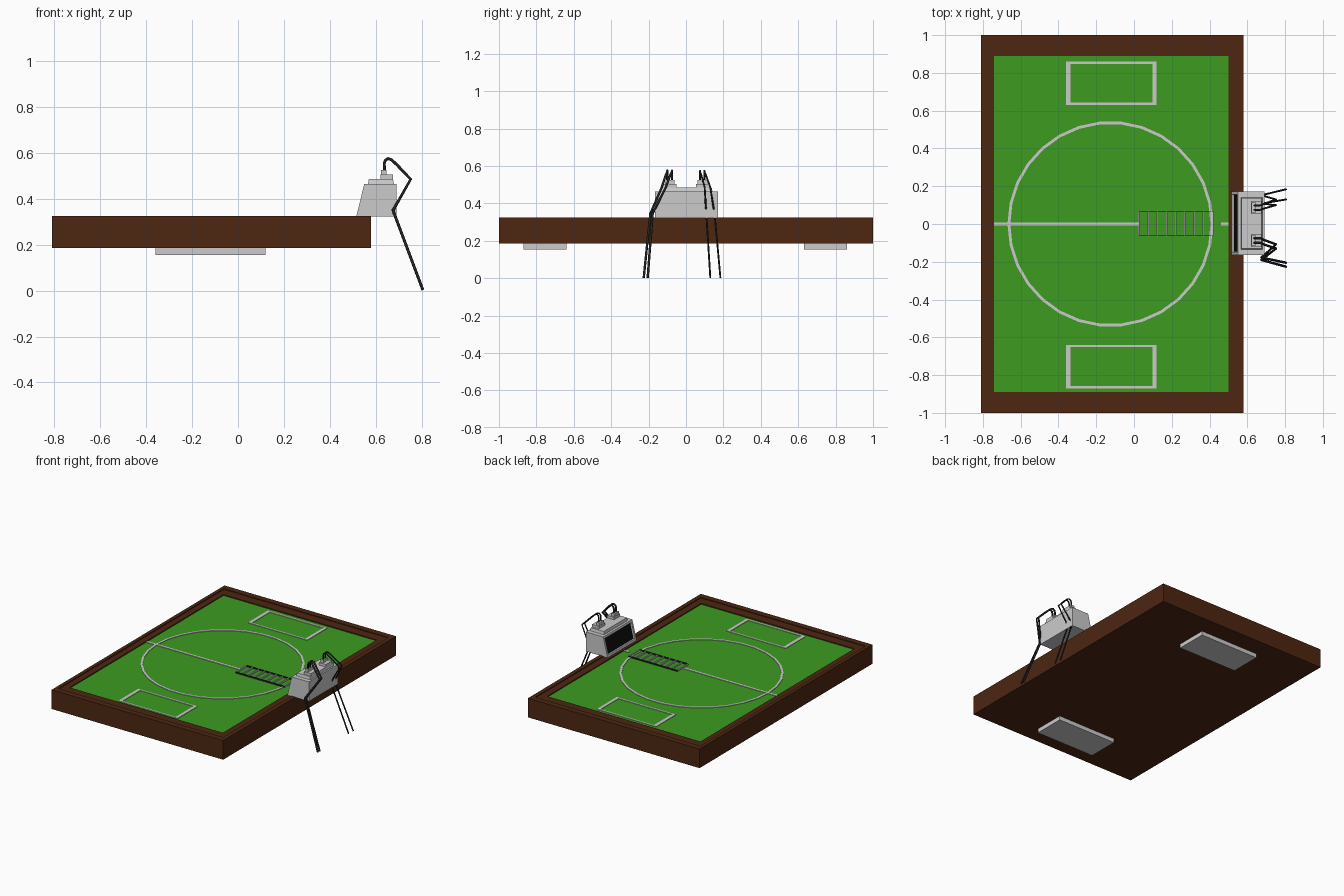
import bpy, bmesh
from math import cos, sin, pi

if "Cube" in bpy.data.objects:
    bpy.data.objects.remove(bpy.data.objects["Cube"])


def material(name, rgb):
    m = bpy.data.materials.new(name)
    m.diffuse_color = (*rgb, 1)
    m.use_nodes = True
    m.node_tree.nodes["Principled BSDF"].inputs["Base Color"].default_value = m.diffuse_color
    return m


BROWN = material("dark_wood", (0.075, 0.02, 0.006))
GREEN = material("turf", (0.045, 0.33, 0.015))
BLACK = material("black", (0.004, 0.004, 0.005))
DARK = material("dark_tube", (0.015, 0.016, 0.018))


def mesh(name, verts, faces, mat=None):
    me = bpy.data.meshes.new(name)
    bm = bmesh.new()
    vs = [bm.verts.new(v) for v in verts]
    for f in faces:
        bm.faces.new([vs[i] for i in f])
    bmesh.ops.recalc_face_normals(bm, faces=bm.faces)
    bm.to_mesh(me)
    bm.free()
    ob = bpy.data.objects.new(name, me)
    bpy.context.collection.objects.link(ob)
    if mat:
        me.materials.append(mat)
    return ob


def loft(name, loops, mat=None, cap=True, closed=False):
    n = len(loops[0])
    faces = []
    count = len(loops)
    for k in range(count if closed else count - 1):
        a, b = k * n, ((k + 1) % count) * n
        faces += [(a + i, a + (i + 1) % n, b + (i + 1) % n, b + i) for i in range(n)]
    if cap and not closed:
        faces += [tuple(range(n)), tuple(range((count - 1) * n, count * n))]
    return mesh(name, [v for l in loops for v in l], faces, mat)


def rect(x0, x1, y0, y1, z):
    return [(x0, y0, z), (x1, y0, z), (x1, y1, z), (x0, y1, z)]


def box(name, x0, x1, y0, y1, z0, z1, mat=None):
    return loft(name, [rect(x0, x1, y0, y1, z0), rect(x0, x1, y0, y1, z1)], mat)


F = 0.312   # field height
L = 0.316   # line height

# Wooden table with a stepped rim
outer, step, inner = (-0.81, 0.58, -1, 1), (-0.785, 0.55, -0.957, 0.957), (-0.74, 0.50, -0.89, 0.89)
loft("table_frame", [rect(*outer, 0.185), rect(*outer, 0.325), rect(*step, 0.325),
                     rect(*step, 0.319), rect(*inner, 0.319), rect(*inner, 0.305)], BROWN)
box("green_field", *inner, 0.30, F, GREEN)

# Goal areas: raised outline above, tray below
for side, y0, y1 in (("front", -0.87, -0.64), ("back", 0.63, 0.86)):
    o, i = (-0.36, 0.12, y0, y1), (-0.335, 0.097, y0 + 0.012, y1 - 0.012)
    loft(side + "_goal_outline", [rect(*o, F - 0.003), rect(*o, L), rect(*i, L),
                                  rect(*i, F - 0.003)], closed=True)
    box(side + "_goal_tray", *o, 0.155, 0.19)


# Centre circle and centre line
def circle(r, z):
    return [(-0.125 + r * cos(2 * pi * i / 30), r * sin(2 * pi * i / 30), z) for i in range(30)]


loft("centre_circle", [circle(0.545, F - 0.003), circle(0.545, L), circle(0.53, L),
                       circle(0.53, F - 0.003)], closed=True)
box("centre_line", -0.74, 0.02, -0.008, 0.008, F - 0.003, L)
box("centre_line_end", 0.46, 0.50, -0.008, 0.008, F - 0.003, L)

# Ladder lying on the field
for i in range(9):
    x = 0.026 + 0.0487 * i
    box("ladder_rung", x - 0.004, x + 0.004, -0.06, 0.065, F - 0.003, 0.322)
for y in (-0.06, 0.065):
    box("ladder_rail", 0.022, 0.42, y - 0.002, y + 0.002, F - 0.003, 0.322, DARK)

# Monitor body: slanted side profile, with a recessed screen
profile = [(0.515, 0.322), (0.69, 0.322), (0.69, 0.465), (0.55, 0.465)]
body = loft("monitor_body", [[(x, y, z) for x, z in profile] for y in (-0.165, 0.172)])
body.data.materials.append(None)
body.data.materials.append(BLACK)
bm = bmesh.new()
bm.from_mesh(body.data)
face = min(bm.faces, key=lambda f: f.calc_center_median().x)
bmesh.ops.inset_region(bm, faces=[face], thickness=0.022)
bmesh.ops.inset_region(bm, faces=[face], thickness=0.004, depth=-0.01)
face.material_index = 1
bm.to_mesh(body.data)
bm.free()

# Stepped cap and shoulder blocks
loft("monitor_cap", [rect(0.565, 0.68, -0.135, 0.142, 0.46),
                     rect(0.57, 0.675, -0.13, 0.137, 0.486)])
for y in (-0.087, 0.088):
    box("shoulder_block", 0.62, 0.675, y - 0.035, y + 0.035, 0.48, 0.505)
    box("shoulder_peg", 0.622, 0.647, y - 0.026, y + 0.026, 0.50, 0.525)


# Bent tube legs: base y, elbow y, knee y, foot y, radius
def tube(name, pts, r):
    cu = bpy.data.curves.new(name, 'CURVE')
    cu.dimensions = '3D'
    cu.bevel_depth = r
    cu.bevel_resolution = 2
    cu.use_fill_caps = True
    sp = cu.splines.new('POLY')
    sp.points.add(len(pts) - 1)
    for p, c in zip(sp.points, pts):
        p.co = (*c, 1)
    cu.materials.append(DARK)
    ob = bpy.data.objects.new(name, cu)
    bpy.context.collection.objects.link(ob)


for b, e, k, f, r in ((-0.075, -0.108, -0.178, -0.205, 0.0065), (-0.1, -0.13, -0.19, -0.226, 0.0065),
                      (0.075, 0.1, 0.108, 0.13, 0.005), (0.098, 0.13, 0.152, 0.184, 0.005)):
    tube("bent_arm", [(0.637, b, 0.51), (0.637, b, 0.555), (0.642, b, 0.568), (0.653, b, 0.575),
                      (0.668, b, 0.57), (0.69, b + (e - b) * 0.3, 0.55), (0.752, e, 0.485),
                      (0.674, k, 0.347)], r)
    tube("long_leg", [(0.674, k, 0.352), (0.805, f, 0.003)], r)
